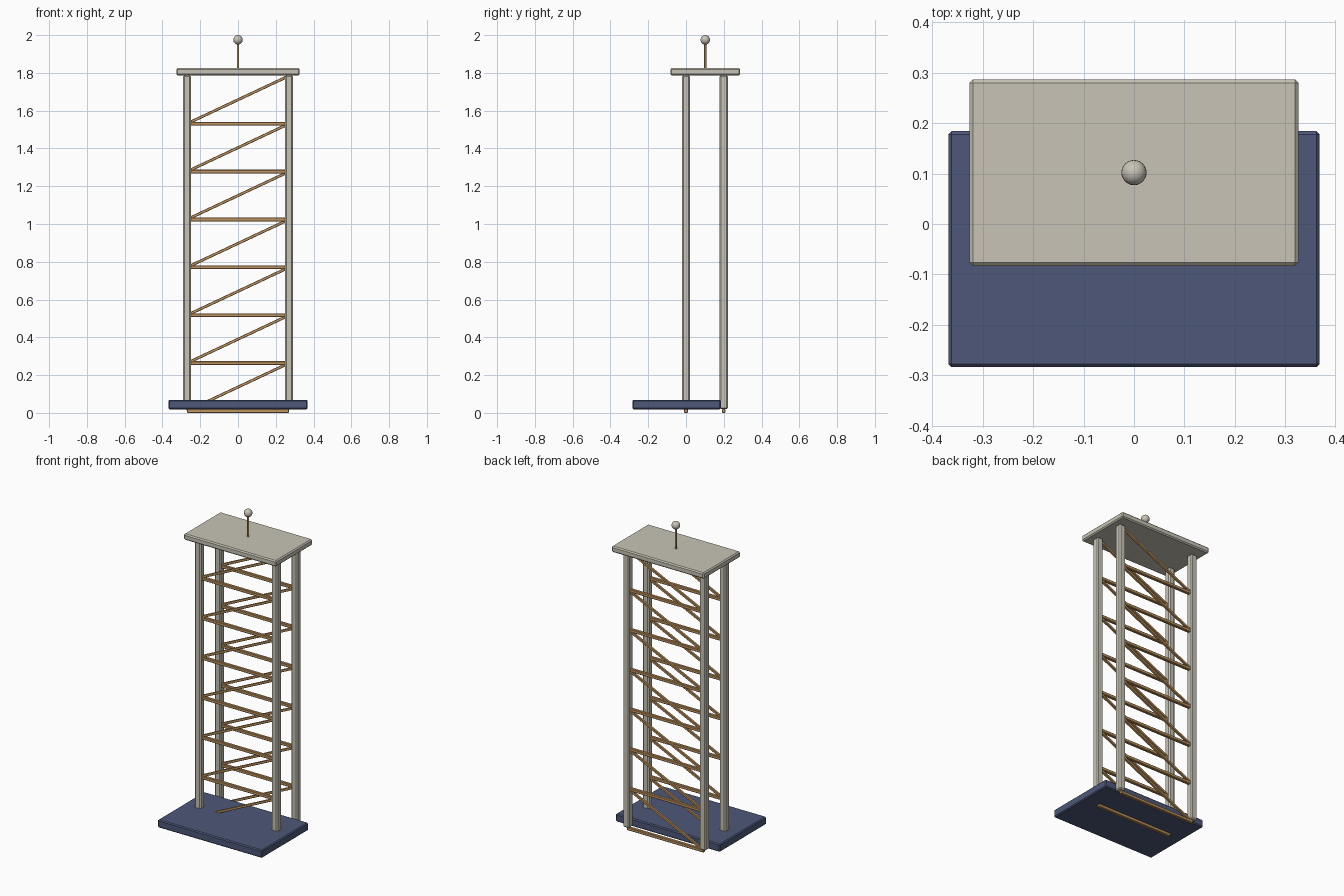
import bpy
import math
from mathutils import Vector

cube = bpy.data.objects.get("Cube")
if cube:
    bpy.data.objects.remove(cube, do_unlink=True)


def material(name, rgb):
    mat = bpy.data.materials.new(name)
    mat.use_nodes = True
    colour = (*rgb, 1.0)
    mat.diffuse_color = colour
    mat.node_tree.nodes["Principled BSDF"].inputs["Base Color"].default_value = colour
    return mat


ivory = material("ivory", (0.58, 0.55, 0.47))
navy = material("navy", (0.075, 0.097, 0.19))
wood = material("wood", (0.53, 0.30, 0.12))


def box(name, centre, size, mat, chamfer, tilt=0.0):
    """Chamfered box, optionally tilted in the x-z plane."""
    bpy.ops.mesh.primitive_cube_add(size=1)
    obj = bpy.context.object
    obj.name = name
    obj.scale = size
    bpy.ops.object.transform_apply(location=False, rotation=False, scale=True)
    obj.location = centre
    obj.rotation_euler.y = -tilt
    bevel = obj.modifiers.new("chamfer", "BEVEL")
    bevel.width = chamfer
    bevel.segments = 1
    obj.data.materials.append(mat)
    return obj


POST_X, POST_BOTTOM, POST_TOP = 0.27, 0.02, 1.787
FRAMES = {"front": 0.0, "back": 0.2}
BAYS, FIRST_RUNG, PITCH = 7, 0.01, 0.2535

# Base and top plates
box("base_plate", (0, -0.05, 0.044), (0.736, 0.468, 0.05), navy, 0.006)
box("top_plate", (0, 0.102, 1.806), (0.652, 0.37, 0.038), ivory, 0.007)

for frame, y in FRAMES.items():
    # Upright posts
    for side, x in (("left", POST_X), ("right", -POST_X)):
        box(f"{frame}_{side}_post", (x, y, (POST_BOTTOM + POST_TOP) / 2),
            (0.043, 0.043, POST_TOP - POST_BOTTOM), ivory, 0.007)

    # Rungs, each with a brace rising to the left post
    for i in range(BAYS):
        z = FIRST_RUNG + i * PITCH
        box(f"{frame}_rung_{i + 1}", (0, y, z), (2 * POST_X, 0.02, 0.02), wood, 0.003)
        span = Vector((2 * POST_X, 0, PITCH))
        box(f"{frame}_brace_{i + 1}", (0, y, z + PITCH / 2),
            (span.length, 0.015, 0.015), wood, 0.002, math.atan2(span.z, span.x))

# Mast and ball finial
bpy.ops.mesh.primitive_cylinder_add(vertices=16, radius=0.006, depth=0.15, location=(0, 0.102, 1.895))
mast = bpy.context.object
mast.name = "mast"
mast.data.materials.append(wood)
bpy.ops.object.shade_smooth_by_angle()

bpy.ops.mesh.primitive_uv_sphere_add(segments=24, ring_count=12, radius=0.025, location=(0, 0.102, 1.975))
ball = bpy.context.object
ball.name = "mast_ball"
ball.data.materials.append(ivory)
bpy.ops.object.shade_smooth_by_angle()
